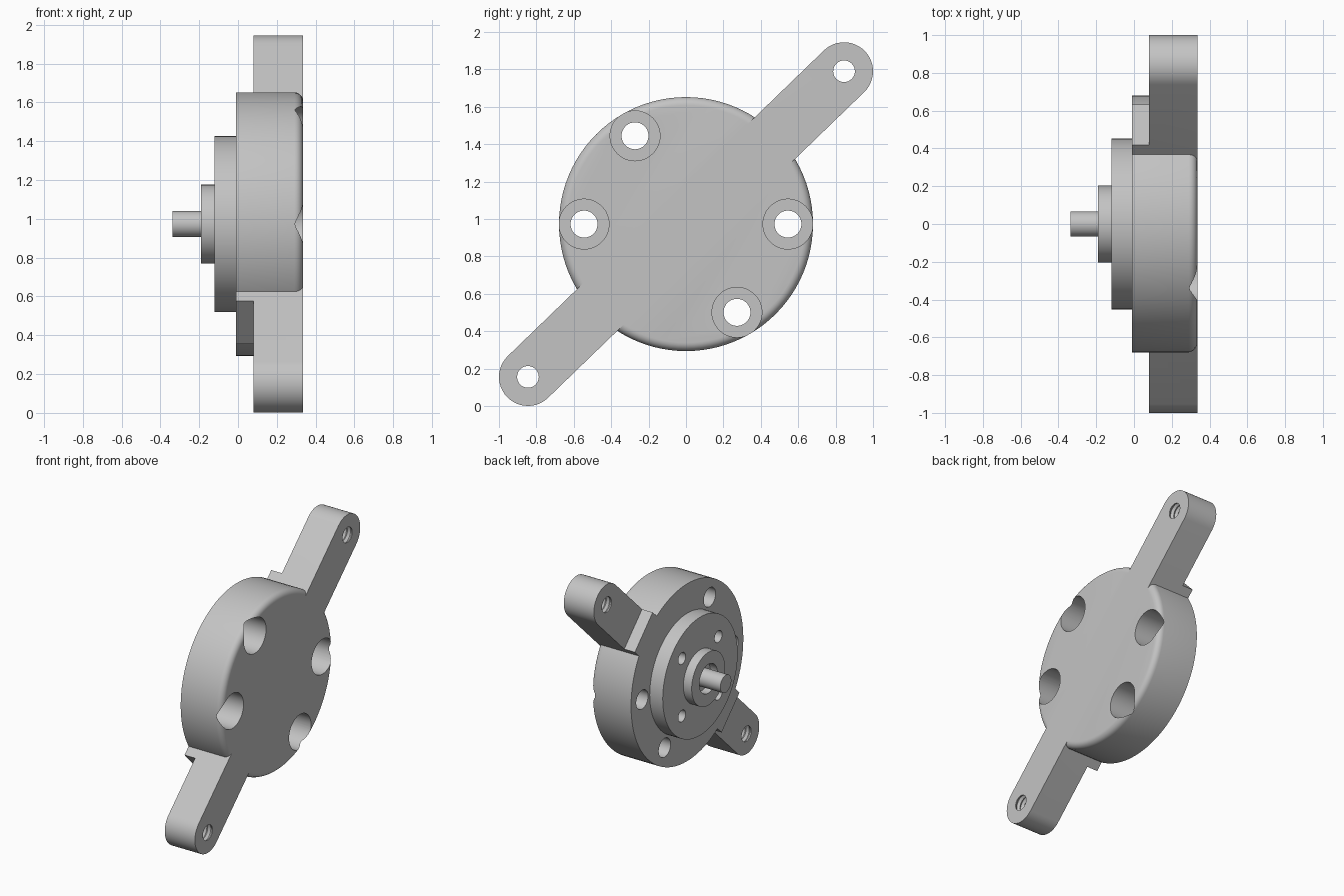
import bpy, bmesh
from math import sin, cos, pi, atan2, hypot

cube = bpy.data.objects.get("Cube")
if cube:
    bpy.data.objects.remove(cube, do_unlink=True)

CZ = 0.973                      # height of the shaft axis
X_BACK, X_FACE = -0.01, 0.335   # the two faces of the disc
X_ARM = 0.08                    # rear face of the arms
ARM_Y, ARM_Z, ARM_R = 0.845, 0.817, 0.155
TILT, REACH = atan2(ARM_Z, ARM_Y), hypot(ARM_Y, ARM_Z)

grey = bpy.data.materials.new("cast_metal_grey")
grey.use_nodes = True
grey.diffuse_color = (0.55, 0.55, 0.55, 1)
grey.node_tree.nodes["Principled BSDF"].inputs["Base Color"].default_value = (0.55, 0.55, 0.55, 1)


def finish(name, bm):
    bmesh.ops.recalc_face_normals(bm, faces=bm.faces)
    mesh = bpy.data.meshes.new(name)
    bm.to_mesh(mesh)
    bm.free()
    mesh.materials.append(grey)
    ob = bpy.data.objects.new(name, mesh)
    bpy.context.collection.objects.link(ob)
    return ob


def lathe(name, profile, y=0, z=0, n=48):
    """Revolve (x, radius) points round an x-parallel axis and cap both ends."""
    bm = bmesh.new()
    rings = [[bm.verts.new((x, y + r * cos(2 * pi * i / n), CZ + z + r * sin(2 * pi * i / n)))
              for i in range(n)] for x, r in profile]
    for a, b in zip(rings, rings[1:]):
        for i in range(n):
            j = (i + 1) % n
            bm.faces.new((a[i], a[j], b[j], b[i]))
    bm.faces.new(rings[0])
    bm.faces.new(rings[-1])
    return finish(name, bm)


def prism(name, outline, x0, x1):
    """Extrude an outline, drawn along and across the arm axis, from x0 to x1."""
    bm = bmesh.new()
    c, s = cos(TILT), sin(TILT)
    ends = [[bm.verts.new((x, u * c - v * s, CZ + u * s + v * c)) for u, v in outline]
            for x in (x0, x1)]
    for e in ends:
        bm.faces.new(e)
    for i in range(len(outline)):
        j = (i + 1) % len(outline)
        bm.faces.new((ends[0][i], ends[0][j], ends[1][j], ends[1][i]))
    return finish(name, bm)


def combine(target, tool, operation):
    mod = target.modifiers.new(operation.lower(), "BOOLEAN")
    mod.operation, mod.solver, mod.object = operation, "EXACT", tool
    bpy.context.view_layer.objects.active = target
    bpy.ops.object.modifier_apply(modifier=mod.name)
    bpy.data.objects.remove(tool, do_unlink=True)


# Main disc with a rounded edge on its outer face
R, F = 0.679, 0.045
fillet = [(X_FACE - F + F * sin(t * pi / 12), R - F + F * cos(t * pi / 12)) for t in range(7)]
housing = lathe("housing", [(X_BACK, R)] + fillet, n=96)

# Two opposite arms as one round-ended bar
bar = []
for side in (1, -1):
    for i in range(25):
        a = -pi / 2 + pi * i / 24
        bar.append((side * (REACH + ARM_R * cos(a)), side * ARM_R * sin(a)))
combine(housing, prism("arm_bar", bar, X_ARM, X_FACE), "UNION")

# Short step behind the root of each arm
L = 0.73
step = [(-L, -ARM_R), (L, -ARM_R), (L, ARM_R), (-L, ARM_R)]
combine(housing, prism("arm_step", step, X_BACK, X_ARM), "UNION")

# Counterbored mounting holes
for deg in (0, 120, 180, 300):
    a = deg * pi / 180
    bore = [(-0.1, 0.072), (0.1, 0.072), (0.1, 0.1335), (0.5, 0.1335)]
    combine(housing, lathe("bore", bore, 0.545 * cos(a), 0.545 * sin(a)), "DIFFERENCE")

# Threaded holes at the arm ends
pitch = 0.034
thread = [(X_ARM - 0.05, 0.058)]
for k in range(7):
    x = X_ARM + 0.01 + k * pitch
    thread += [(x, 0.058), (x + pitch / 2, 0.072)]
thread += [(X_FACE - 0.005, 0.058), (X_FACE + 0.05, 0.058)]
for side in (1, -1):
    combine(housing, lathe("thread", thread, side * ARM_Y, side * ARM_Z, 32), "DIFFERENCE")

# Pilot flange with four small blind holes
flange = lathe("pilot_flange", [(-0.12, 0.453), (X_BACK + 0.005, 0.453)], n=96)
for sy in (1, -1):
    for sz in (1, -1):
        combine(flange, lathe("pin_hole", [(-0.2, 0.045), (-0.025, 0.045)],
                              sy * 0.22, sz * 0.22, 32), "DIFFERENCE")

# Hub ring with a recess round the shaft
hub = lathe("hub", [(-0.13, 0.002), (-0.13, 0.11), (-0.19, 0.11), (-0.19, 0.203),
                    (-0.115, 0.203)], n=64)
shaft = lathe("shaft", [(-0.337, 0.067), (-0.12, 0.067)])

for ob in (housing, flange, hub, shaft):
    bpy.ops.object.select_all(action="DESELECT")
    ob.select_set(True)
    bpy.context.view_layer.objects.active = ob
    bpy.ops.object.shade_smooth_by_angle(angle=pi / 6)
